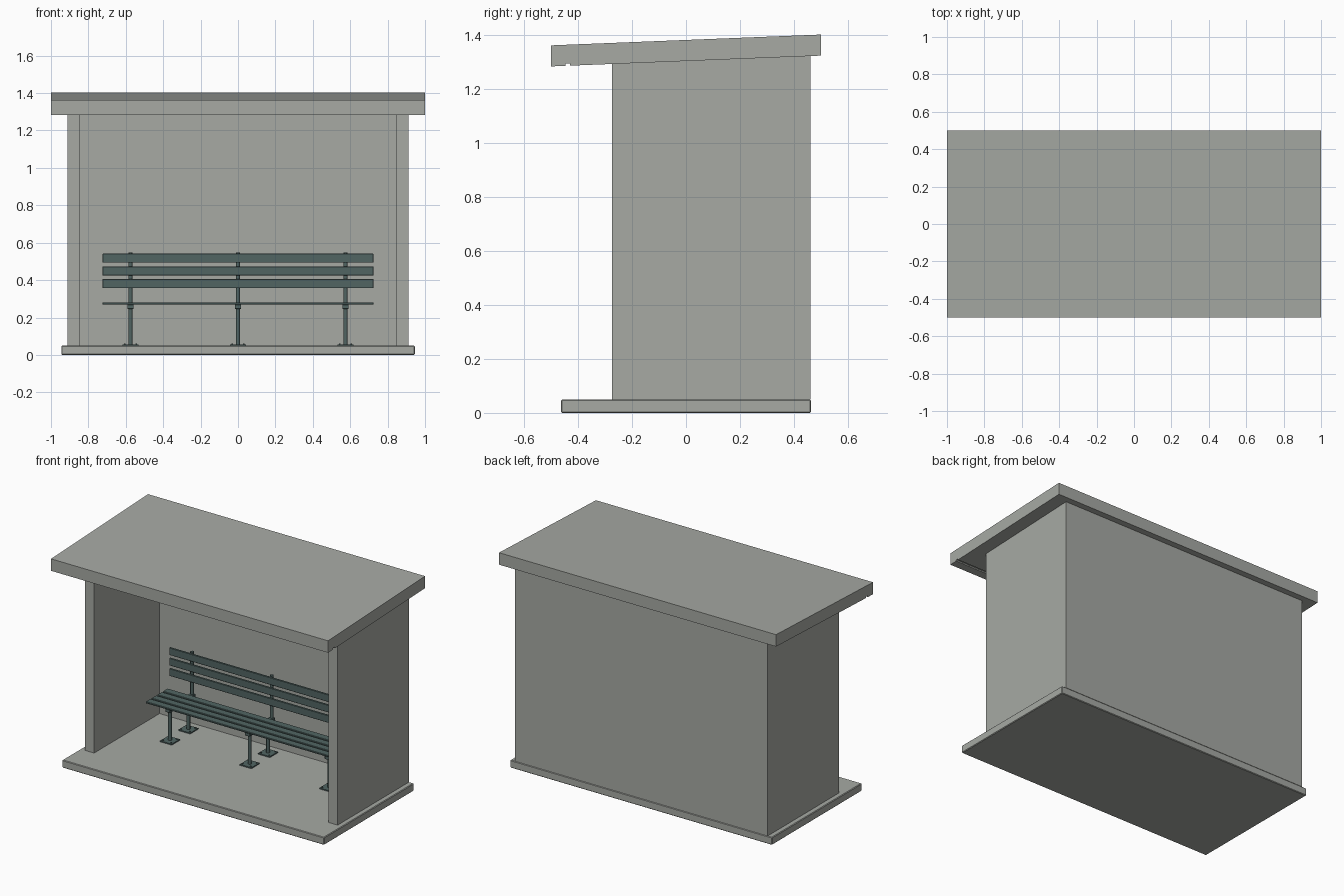
import bpy, bmesh, math
from mathutils import Vector

if "Cube" in bpy.data.objects:
    bpy.data.objects.remove(bpy.data.objects["Cube"])


def material(name, rgb):
    m = bpy.data.materials.new(name)
    m.diffuse_color = (*rgb, 1)
    m.use_nodes = True
    m.node_tree.nodes["Principled BSDF"].inputs["Base Color"].default_value = m.diffuse_color
    return m


CONCRETE = material("concrete grey", (0.385, 0.40, 0.372))
GREEN = material("bench dark green", (0.083, 0.13, 0.124))


def finish(name, bm, mat, bevel=0):
    bmesh.ops.recalc_face_normals(bm, faces=bm.faces)
    me = bpy.data.meshes.new(name)
    bm.to_mesh(me)
    bm.free()
    me.materials.append(mat)
    ob = bpy.data.objects.new(name, me)
    bpy.context.collection.objects.link(ob)
    if bevel:
        mod = ob.modifiers.new("bevel", 'BEVEL')
        mod.width = bevel
        mod.segments = 1
    return ob


def box(name, x, y, z, mat, bevel=0):
    bm = bmesh.new()
    bmesh.ops.create_cube(bm, size=1)
    for v in bm.verts:
        v.co = Vector([(r[0] + r[1]) / 2 + c * (r[1] - r[0])
                       for c, r in zip(v.co, (x, y, z))])
    return finish(name, bm, mat, bevel)


def extrude_x(name, profile, x0, x1, mat):
    # side profile of (y, z) points swept along x
    bm = bmesh.new()
    face = bm.faces.new([bm.verts.new((x0, y, z)) for y, z in profile])
    new = bmesh.ops.extrude_face_region(bm, geom=[face])["geom"]
    bmesh.ops.translate(bm, vec=(x1 - x0, 0, 0),
                        verts=[g for g in new if isinstance(g, bmesh.types.BMVert)])
    return finish(name, bm, mat)


def post(name, x, y, z0, z1, r, mat, sides=12):
    bm = bmesh.new()
    bmesh.ops.create_cone(bm, cap_ends=True, segments=sides, radius1=r, radius2=r, depth=z1 - z0)
    bmesh.ops.translate(bm, vec=(x, y, (z0 + z1) / 2), verts=bm.verts)
    for f in bm.faces:
        f.smooth = len(f.verts) == 4
    for e in bm.edges:
        e.smooth = not any(len(f.verts) > 4 for f in e.link_faces)
    return finish(name, bm, mat)


def roof_under(y):
    return 1.304 + 0.04 * y


# floor slab
box("floor_slab", (-0.945, 0.945), (-0.463, 0.463), (0, 0.05), CONCRETE, 0.004)

# side walls and back wall, tops cut to the roof slope
for side, x0, x1 in (("left", -0.912, -0.846), ("right", 0.846, 0.912)):
    extrude_x(side + "_wall", [(-0.275, 0.05), (0.461, 0.05), (0.461, roof_under(0.461)),
                               (-0.275, roof_under(-0.275))], x0, x1, CONCRETE)
extrude_x("back_wall", [(0.40, 0.05), (0.461, 0.05), (0.461, roof_under(0.461)),
                        (0.40, roof_under(0.40))], -0.846, 0.846, CONCRETE)

# sloping roof with drip groove under the front edge
g0, g1, gd = -0.447, -0.43, 0.008
extrude_x("roof", [(-0.5, roof_under(-0.5)), (g0, roof_under(g0)), (g0, roof_under(g0) + gd),
                   (g1, roof_under(g1) + gd), (g1, roof_under(g1)), (0.5, roof_under(0.5)),
                   (0.5, 1.402), (-0.5, 1.362)], -1, 1, CONCRETE)

# seat slats
for i in range(4):
    y = 0.084 + i * 0.059
    box(f"seat_slat_{i}", (-0.725, 0.725), (y, y + 0.048), (0.27, 0.281), GREEN, 0.002)

# backrest slats
for i, z in enumerate((0.357, 0.425, 0.493)):
    box(f"back_slat_{i}", (-0.725, 0.725), (0.325, 0.337), (z, z + 0.048), GREEN, 0.002)

# bench frames
for i, x in enumerate((-0.575, 0, 0.575)):
    box(f"seat_bracket_{i}", (x - 0.017, x + 0.017), (0.095, 0.36), (0.245, 0.27), GREEN, 0.002)
    post(f"back_upright_{i}", x, 0.348, 0.25, 0.547, 0.011, GREEN)
    for part, y in (("front", 0.12), ("back", 0.31)):
        post(f"{part}_leg_{i}", x, y, 0.055, 0.25, 0.011, GREEN)
        box(f"{part}_foot_{i}", (x - 0.042, x + 0.042), (y - 0.042, y + 0.042),
            (0.05, 0.057), GREEN)
        # anchor bolts
        for sx in (-1, 1):
            for sy in (-1, 1):
                post(f"{part}_bolt_{i}", x + sx * 0.03, y + sy * 0.03, 0.057, 0.062, 0.005, GREEN, 6)
